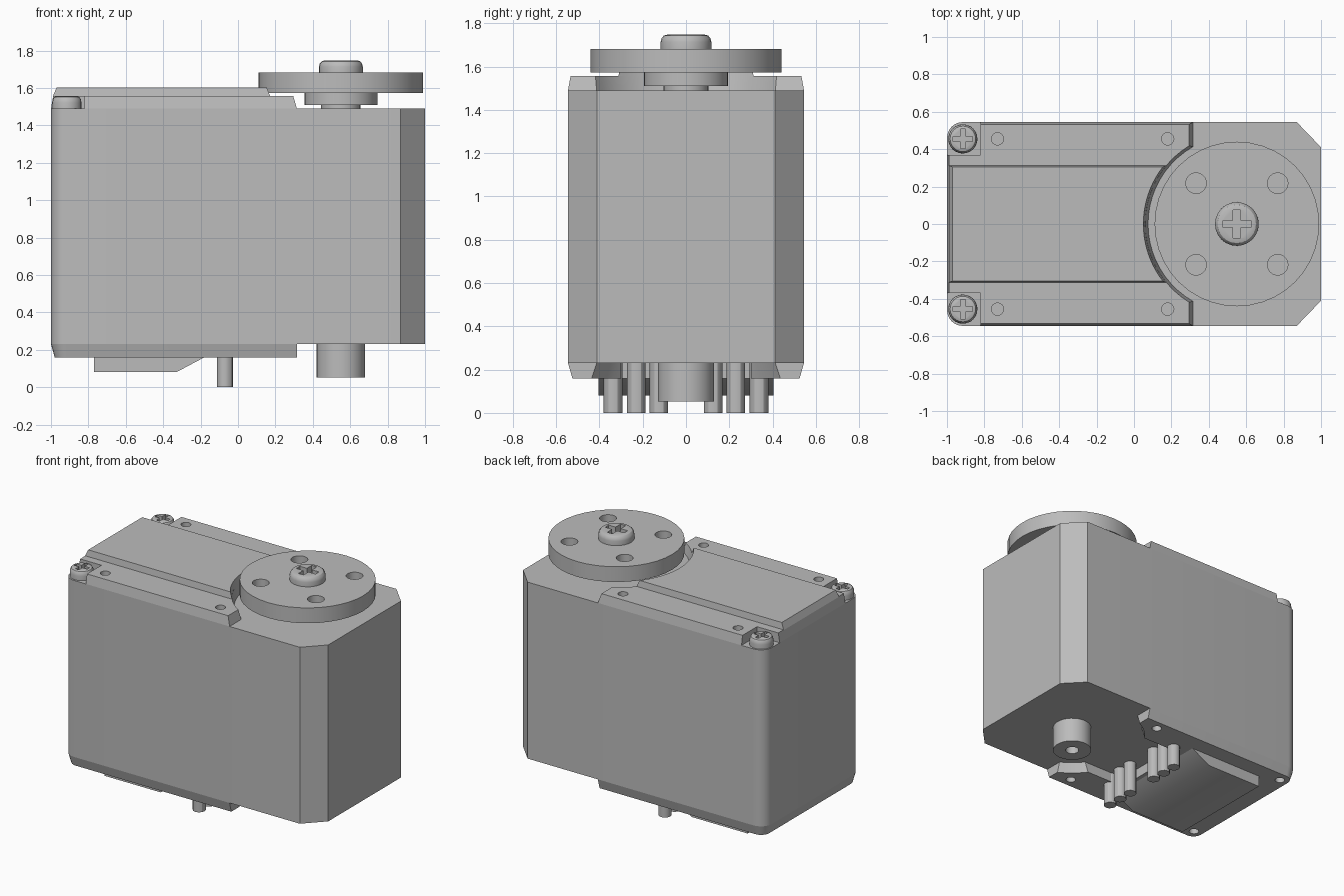
import bpy, bmesh
from math import sin, cos, pi, sqrt, atan2, radians

cube = bpy.data.objects.get("Cube")
if cube:
    bpy.data.objects.remove(cube, do_unlink=True)

grey = bpy.data.materials.new("grey")
grey.use_nodes = True
COLOUR = (0.5, 0.5, 0.5, 1)
grey.diffuse_color = COLOUR
grey.node_tree.nodes["Principled BSDF"].inputs["Base Color"].default_value = COLOUR

AXIS = 0.55   # x of the output shaft
W = 0.545     # half width of the case


def loft(name, layers):
    """Solid through a list of (outline, z) rings with equal point counts."""
    bm = bmesh.new()
    rings = [[bm.verts.new((x, y, z)) for x, y in pts] for pts, z in layers]
    n = len(rings[0])
    for a, b in zip(rings, rings[1:]):
        for i in range(n):
            j = (i + 1) % n
            bm.faces.new((a[i], a[j], b[j], b[i]))
    bm.faces.new(rings[0][::-1])
    bm.faces.new(rings[-1])
    bmesh.ops.recalc_face_normals(bm, faces=bm.faces)
    mesh = bpy.data.meshes.new(name)
    bm.to_mesh(mesh)
    bm.free()
    mesh.materials.append(grey)
    ob = bpy.data.objects.new(name, mesh)
    bpy.context.collection.objects.link(ob)
    return ob


def circle(x, y, r, n=24):
    return [(x + r * cos(2 * pi * i / n), y + r * sin(2 * pi * i / n)) for i in range(n)]


def rect(x0, x1, y0, y1):
    return [(x0, y0), (x1, y0), (x1, y1), (x0, y1)]


def cylinder(name, x, y, r, z0, z1, n=24):
    return loft(name, [(circle(x, y, r, n), z0), (circle(x, y, r, n), z1)])


def box(name, x0, x1, y0, y1, z0, z1):
    return loft(name, [(rect(x0, x1, y0, y1), z0), (rect(x0, x1, y0, y1), z1)])


def cut(ob, cutters):
    """Subtract every cutter, bake the result, and drop the cutters."""
    for c in cutters:
        c.hide_render = True
        m = ob.modifiers.new("cut", 'BOOLEAN')
        m.operation, m.solver, m.object = 'DIFFERENCE', 'EXACT', c
    graph = bpy.context.evaluated_depsgraph_get()
    mesh = bpy.data.meshes.new_from_object(ob.evaluated_get(graph))
    ob.modifiers.clear()
    ob.data = mesh
    for c in cutters:
        bpy.data.objects.remove(c, do_unlink=True)


def round_end(inset=0.0, r=0.085):
    """Rounded -x end, running from +y to -y."""
    x, y = -1 + r, W - r
    steps = [pi / 2 * i / 6 for i in range(7)]
    return ([(x - (r - inset) * sin(a), y + (r - inset) * cos(a)) for a in steps] +
            [(x - (r - inset) * cos(a), -y - (r - inset) * sin(a)) for a in steps])


def bay(end, half, radius, n=20):
    """Concave arc round the shaft, from -y to +y, meeting the end line."""
    y = half if half else sqrt(radius ** 2 - (AXIS - end) ** 2)
    a = atan2(y, sqrt(radius ** 2 - y ** 2))
    return [(AXIS - radius * cos(t), radius * sin(t))
            for t in (-a + 2 * a * i / n for i in range(n + 1))]


def cover_outline(inset, end, radius):
    return (round_end(inset) + [(end, -W + inset)] +
            bay(end, None, radius) + [(end, W - inset)])


def panel_outline(back, half, radius):
    return [(back, half), (back, -half)] + bay(0, half, radius)


# Main case
case_outline = round_end() + [(0.87, -W), (1, -0.41), (1, 0.41), (0.87, W)]
loft("main_case", [(case_outline, 0.23), (case_outline, 1.49)])

# Top cover with screw pockets and small holes
top = loft("top_cover", [(cover_outline(0, 0.315, 0.475), 1.49),
                         (cover_outline(0.012, 0.295, 0.49), 1.557)])
cutters = []
for s in (-1, 1):
    y0, y1 = sorted((0.37 * s, 0.7 * s))
    cutters.append(box("pocket", -1.1, -0.82, y0, y1, 1.45, 1.7))
    for x in (-0.73, 0.18):
        cutters.append(cylinder("hole", x, 0.455 * s, 0.033, 1.45, 1.7, 16))
cut(top, cutters)
loft("top_panel", [(panel_outline(-0.99, 0.312, 0.49), 1.555),
                   (panel_outline(-0.97, 0.305, 0.5), 1.602)])

# Bottom cover with the pin recess and screw holes
bottom = loft("bottom_cover", [(cover_outline(0.02, 0.315, 0.495), 0.16),
                               (cover_outline(0, 0.315, 0.475), 0.23)])
cutters = [box("recess", -0.15, 0.25, -0.3, 0.3, 0.05, 0.3)]
for s in (-1, 1):
    for x in (-0.915, 0.18):
        cutters.append(cylinder("hole", x, 0.455 * s, 0.033, 0.05, 0.3, 16))
cut(bottom, cutters)
loft("bottom_box", [(rect(-0.77, -0.33, -0.405, 0.405), 0.08),
                    (rect(-0.77, -0.17, -0.405, 0.405), 0.165)])

# Connector pins
for s in (-1, 1):
    for i, y in enumerate((0.125, 0.23, 0.337)):
        side = "left" if s < 0 else "right"
        cylinder(f"pin_{side}_{i + 1}", -0.07, y * s, 0.043, 0, 0.235, 12)

# Lower pivot post
post = cylinder("pivot_post", AXIS, 0, 0.13, 0.053, 0.235, 32)
cut(post, [cylinder("bore", AXIS, 0, 0.045, 0, 0.18)])

# Output shaft, hub and round horn
cylinder("output_shaft", AXIS, 0, 0.105, 1.48, 1.52)
cylinder("horn_hub", AXIS, 0, 0.195, 1.51, 1.58, 32)
horn = cylinder("horn_disc", AXIS, 0, 0.44, 1.573, 1.682, 40)
cut(horn, [cylinder("hole", AXIS + 0.218 * i, 0.218 * j, 0.055, 1.5, 1.8)
           for i in (-1, 1) for j in (-1, 1)])


def screw(name, x, y, r, z0, z1, arm, slot):
    """Rounded screw head with a cross recess."""
    h = z1 - z0
    layers = [(circle(x, y, r), z0), (circle(x, y, r), z0 + 0.5 * h)]
    for a in (30, 60, 90):
        t = radians(a)
        layers.append((circle(x, y, r * (0.75 + 0.25 * cos(t))), z0 + h * (0.5 + 0.5 * sin(t))))
    head = loft(name, layers)
    floor = z0 + 0.25 * h
    cut(head, [box("slot", x - arm, x + arm, y - slot, y + slot, floor, z1 + 0.1),
               box("slot", x - slot, x + slot, y - arm, y + arm, floor, z1 + 0.1)])


screw("horn_screw", AXIS, 0, 0.117, 1.68, 1.747, 0.075, 0.02)
screw("case_screw_right", -0.915, -0.455, 0.078, 1.487, 1.555, 0.052, 0.013)
screw("case_screw_left", -0.915, 0.455, 0.078, 1.487, 1.555, 0.052, 0.013)

# Smooth the round walls, keep edges sharp
bpy.ops.object.select_all(action='DESELECT')
for ob in bpy.context.scene.objects:
    if ob.type == 'MESH':
        ob.select_set(True)
        bpy.context.view_layer.objects.active = ob
bpy.ops.object.shade_smooth_by_angle(angle=radians(30))
